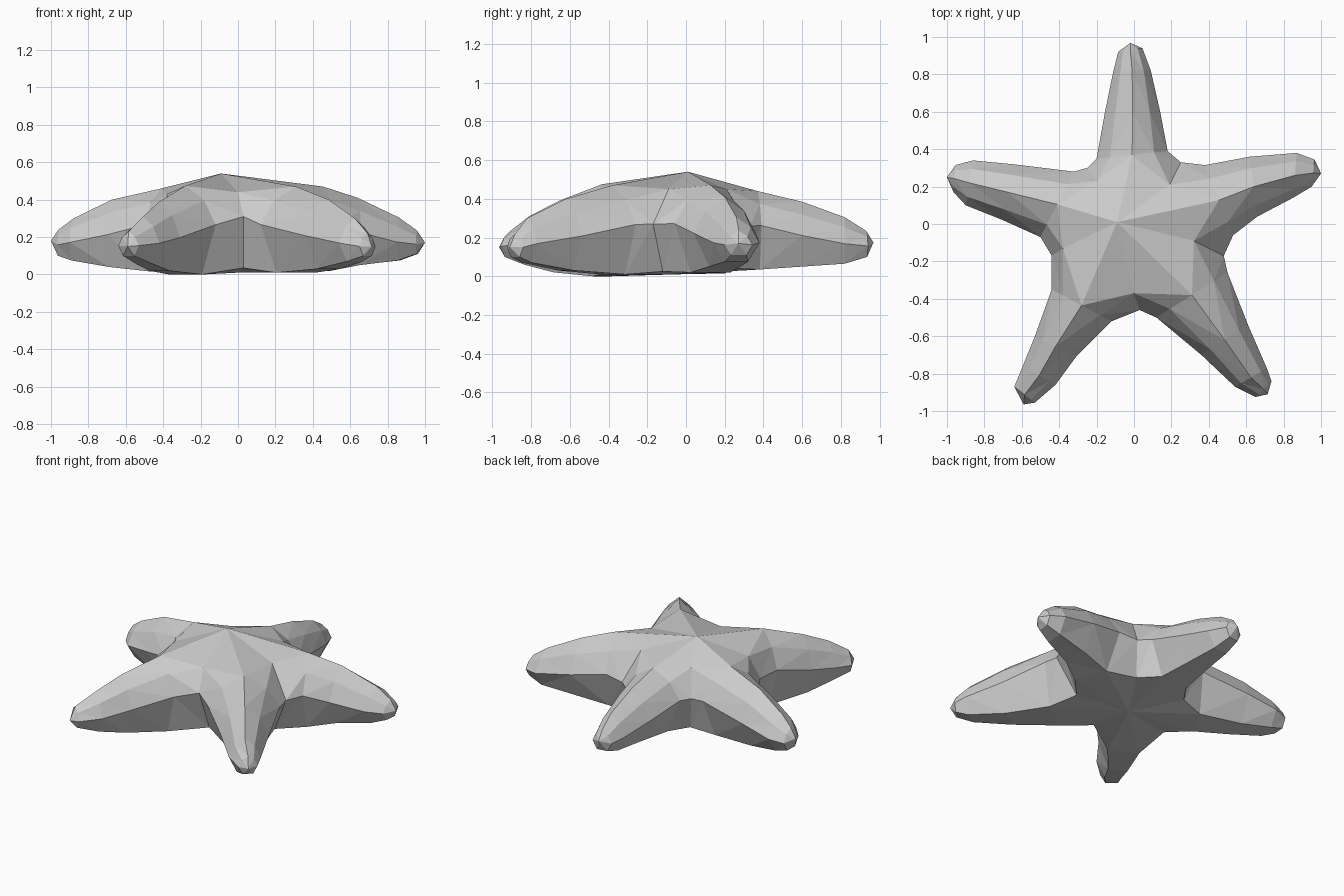
import bpy, bmesh
from mathutils import Vector

if "Cube" in bpy.data.objects:
    bpy.data.objects.remove(bpy.data.objects["Cube"])

# Arms, counter-clockwise. Each section: right x, y, left x, y, top z, bottom z
ARMS = [
    ([(.53, -.06, .38, .315, .47, .02), (.66, .04, .62, .36, .41, .05),
      (.85, .14, .87, .38, .305, .075), (.95, .20, .965, .345, .235, .11)], (1.0, .27, .17)),
    ([(.18, .39, -.20, .35, .44, .035), (.14, .60, -.155, .60, .385, .05),
      (.09, .82, -.11, .82, .305, .065), (.045, .94, -.085, .92, .235, .10)], (-.02, .968, .175)),
    ([(-.32, .28, -.50, -.07, .46, .015), (-.65, .32, -.70, .02, .40, .04),
      (-.86, .34, -.90, .10, .30, .075), (-.955, .315, -.965, .17, .24, .10)], (-1.0, .25, .18)),
    ([(-.44, -.35, -.12, -.52, .475, .0), (-.53, -.60, -.31, -.71, .39, .02),
      (-.595, -.76, -.42, -.86, .31, .06), (-.64, -.87, -.53, -.955, .23, .10)], (-.59, -.965, .15)),
    ([(.12, -.50, .50, -.26, .47, .01), (.36, -.70, .61, -.54, .40, .03),
      (.54, -.87, .71, -.77, .30, .07), (.65, -.925, .735, -.84, .22, .10)], (.715, -.91, .15)),
]
# Height share of the widest line and half-width share of the underside, per section
WIDEST = (.56, .48, .43, .42)
SOLE = (.55, .5, .5, .55)
# Notch after each arm: upper, middle and lower point
NOTCHES = [
    ((.19, .21, .45), (.25, .33, .26), (.20, .26, .04)),
    ((-.20, .23, .44), (-.25, .30, .27), (-.20, .24, .04)),
    ((-.38, -.13, .43), (-.44, -.17, .28), (-.34, -.12, .02)),
    ((0, -.37, .44), (.03, -.46, .31), (.03, -.35, .035)),
    ((.32, -.09, .45), (.48, -.17, .27), (.36, -.12, .025)),
]

bm = bmesh.new()


def ring(section, widest, sole):
    """Seven-sided arm section: lower, widest and upper right, ridge, then left."""
    rx, ry, lx, ly, top, low = section
    mid_z = low + (top - low) * widest
    c = Vector(((rx + lx) / 2, (ry + ly) / 2, 0))
    half = Vector((rx, ry, 0)) - c
    up_z = mid_z + .62 * (top - mid_z)
    pts = [(sole, low), (1, mid_z), (.62, up_z), (0, top),
           (-.62, up_z), (-1, mid_z), (-sole, low)]
    return [bm.verts.new(c + half * s + Vector((0, 0, z))) for s, z in pts]


# Arms lofted along their sections and closed with a pointed tip
bases = []
for sections, tip in ARMS:
    rings = [ring(*args) for args in zip(sections, WIDEST, SOLE)]
    bases.append(rings[0])
    for a, b in zip(rings, rings[1:]):
        for i in range(7):
            j = (i + 1) % 7
            bm.faces.new((a[i], a[j], b[j], b[i]))
    end = bm.verts.new(tip)
    for i in range(7):
        bm.faces.new((rings[-1][i], rings[-1][(i + 1) % 7], end))

# Central body: domed top, notch walls and flat underside
peak = bm.verts.new((-.09, .01, .54))
belly = bm.verts.new((0, -.05, .01))
for k, notch in enumerate(NOTCHES):
    a, b = bases[k], bases[(k + 1) % 5]
    up, mid, low = [bm.verts.new(p) for p in notch]
    bm.faces.new((peak, a[3], up))
    bm.faces.new((a[3], a[4], up))
    bm.faces.new((peak, up, b[3]))
    bm.faces.new((up, b[2], b[3]))
    bm.faces.new((a[4], a[5], mid, up))
    bm.faces.new((up, mid, b[1], b[2]))
    bm.faces.new((a[5], a[6], low, mid))
    bm.faces.new((mid, low, b[0], b[1]))
    bm.faces.new((belly, a[6], low))
    bm.faces.new((belly, low, b[0]))
    bm.faces.new((belly, a[0], a[6]))

bmesh.ops.triangulate(bm, faces=bm.faces[:])
bmesh.ops.recalc_face_normals(bm, faces=bm.faces[:])
mesh = bpy.data.meshes.new("starfish_body")
bm.to_mesh(mesh)
bm.free()
bpy.context.collection.objects.link(bpy.data.objects.new("starfish_body", mesh))
